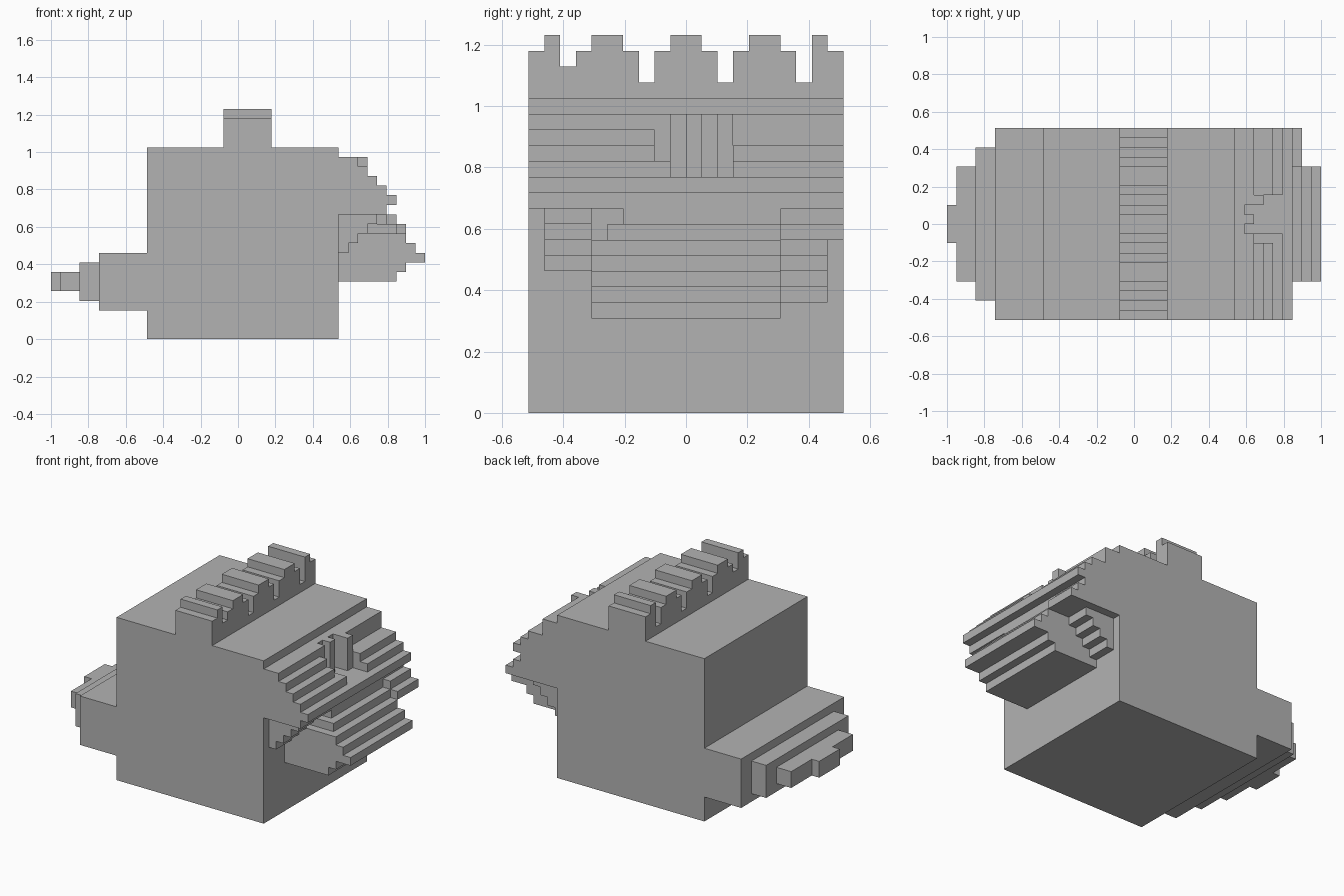
import bpy
import bmesh

cube = bpy.data.objects.get("Cube")
if cube:
    bpy.data.objects.remove(cube, do_unlink=True)

U = 2 / 39   # edge of one block; all sizes below are counted in blocks

grey = bpy.data.materials.new("plain grey")
grey.use_nodes = True
grey.diffuse_color = (0.45, 0.45, 0.45, 1)
grey.node_tree.nodes["Principled BSDF"].inputs["Base Color"].default_value = grey.diffuse_color


def place(i, j, k):
    return (-1 + i * U, (j - 10) * U, k * U)


def prism(name, near, far):
    """Solid between two matching outlines given in blocks."""
    bm = bmesh.new()
    a = [bm.verts.new(place(*p)) for p in near]
    b = [bm.verts.new(place(*p)) for p in far]
    bm.faces.new(a)
    bm.faces.new(b[::-1])
    for n in range(len(a)):
        m = (n + 1) % len(a)
        bm.faces.new((a[m], a[n], b[n], b[m]))
    bmesh.ops.recalc_face_normals(bm, faces=bm.faces)
    mesh = bpy.data.meshes.new(name)
    bm.to_mesh(mesh)
    bm.free()
    mesh.materials.append(grey)
    obj = bpy.data.objects.new(name, mesh)
    bpy.context.collection.objects.link(obj)
    return obj


def outline(start, base, reaches):
    """Stepped outline: one block along per entry, reaching out from base."""
    pts = [(start, base)]
    last = base
    for n, reach in enumerate(reaches):
        if reach != last:
            pts.append((start + n, reach)) if n == 0 else pts.extend(
                [(start + n, last), (start + n, reach)])
        last = reach
    end = start + len(reaches)
    return pts + [(end, last), (end, base)]


def stepped(name, j0, j1, k0, reaches):
    """Layers stacked upward from k0, each reaching forward from the body."""
    pts = outline(k0, 30, reaches)
    return prism(name, [(i, j0, k) for k, i in pts], [(i, j1, k) for k, i in pts])


def box(name, i0, i1, j0, j1, k0, k1):
    ring = [(j0, k0), (j1, k0), (j1, k1), (j0, k1)]
    return prism(name, [(i0, j, k) for j, k in ring], [(i1, j, k) for j, k in ring])


# Body and tail
box("body", 10, 30, 0, 20, 0, 20)
box("tail_base", 5, 10, 0, 20, 3, 9)
box("tail_middle", 3, 5, 2, 18, 4, 8)
box("tail_end", 1, 3, 4, 16, 5, 7)
box("tail_tip", 0, 1, 8, 12, 5, 7)

# Notched crest across the top
heights = [23, 24, 22, 23, 24, 24, 23, 21, 23, 24, 24, 23, 21, 23, 24, 24, 23, 21, 24, 23]
crest = outline(0, 20, heights)
prism("crest", [(18, j, k) for j, k in crest], [(23, j, k) for j, k in crest])

# Upper beak with a recess in the middle
stepped("upper_beak_right", 0, 8, 13, [35, 36, 35, 34, 33, 32])
stepped("recess_ledge", 8, 9, 13, [35, 36, 35, 32, 32, 32])
stepped("upper_beak_left", 13, 20, 13, [35, 36, 35, 34, 32, 32])
stepped("recess_floor", 9, 13, 13, [35, 36])
for n, reach in enumerate([31, 32, 31, 33]):
    box("recess_ridge", 30, reach, 9 + n, 10 + n, 15, 19)

# Lower beak
stepped("lower_beak", 4, 16, 6, [36, 37, 39, 38, 37])
box("lower_beak_lip", 30, 36, 5, 16, 11, 12)
box("beak_core", 30, 35, 6, 16, 12, 13)

# Cheeks at the corners of the mouth
stepped("left_beak_flap", 16, 20, 11, [37, 36])
stepped("right_cheek", 1, 4, 9, [31, 32, 33, 34])
stepped("left_cheek", 16, 19, 7, [31, 32, 33, 34])
